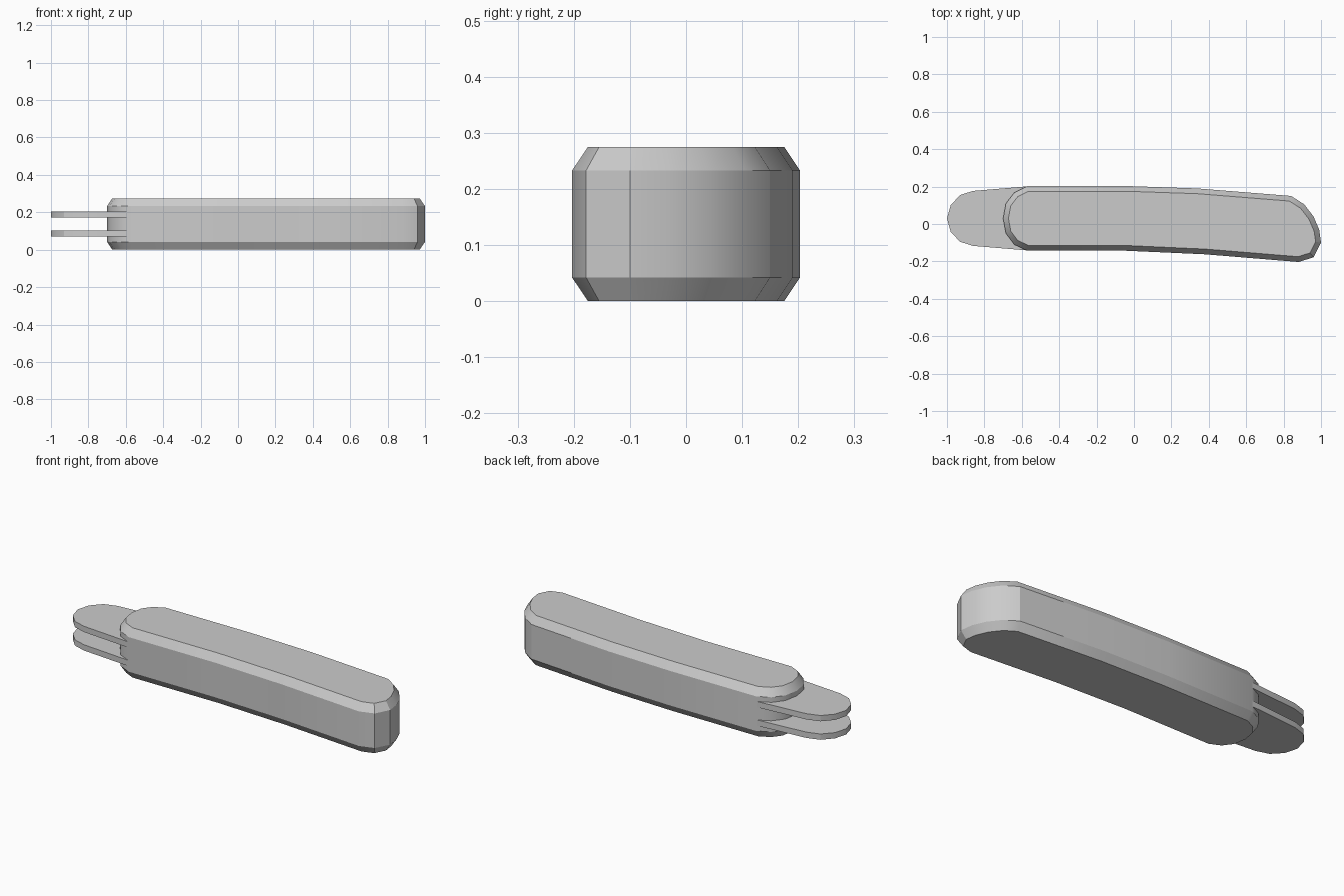
import bpy, bmesh, math
from mathutils import Vector

if "Cube" in bpy.data.objects:
    bpy.data.objects.remove(bpy.data.objects["Cube"])


def inset(points, d):
    """Mitred inward offset of a counter-clockwise outline."""
    pts = [Vector(p) for p in points]
    result = []
    for i, p in enumerate(pts):
        a = (p - pts[i - 1]).normalized()
        b = (pts[(i + 1) % len(pts)] - p).normalized()
        na, nb = Vector((-a.y, a.x)), Vector((-b.y, b.x))
        result.append(p + (na + nb) * d / (1 + na.dot(nb)))
    return result


def loft(name, outline, levels):
    """Stack the outline at (z, inset) levels and cap both ends."""
    bm = bmesh.new()
    rings = [[bm.verts.new((p[0], p[1], z)) for p in inset(outline, d)]
             for z, d in levels]
    n = len(outline)
    for low, high in zip(rings, rings[1:]):
        for i in range(n):
            j = (i + 1) % n
            bm.faces.new((low[i], low[j], high[j], high[i]))
    bm.faces.new(rings[0][::-1])
    bm.faces.new(rings[-1])
    mesh = bpy.data.meshes.new(name)
    bm.to_mesh(mesh)
    bm.free()
    obj = bpy.data.objects.new(name, mesh)
    bpy.context.collection.objects.link(obj)
    bpy.context.view_layer.objects.active = obj
    bpy.ops.object.select_all(action='DESELECT')
    obj.select_set(True)
    bpy.ops.object.shade_smooth_by_angle(angle=math.radians(28))
    return obj


# Curved handle with chamfered top and bottom rims
handle = [(-0.57, -0.143), (-0.04, -0.143), (0.38, -0.162), (0.88, -0.203),
          (0.96, -0.178), (1.0, -0.10), (0.99, -0.03), (0.96, 0.04),
          (0.91, 0.105), (0.84, 0.15), (0.34, 0.19), (-0.04, 0.203),
          (-0.57, 0.203), (-0.64, 0.168), (-0.685, 0.11), (-0.70, 0.03),
          (-0.685, -0.05), (-0.64, -0.11)]
loft("handle", handle, [(0, 0.028), (0.042, 0), (0.233, 0), (0.275, 0.028)])

# Pair of flat rounded prongs at the left end
prong = [(-0.56, -0.142), (-0.56, 0.202), (-0.86, 0.177), (-0.93, 0.155),
         (-0.98, 0.10), (-1.0, 0.03), (-0.98, -0.042), (-0.93, -0.095),
         (-0.86, -0.117)]
for name, z in (("lower_prong", 0.071), ("upper_prong", 0.173)):
    loft(name, prong, [(z, 0), (z + 0.032, 0)])
